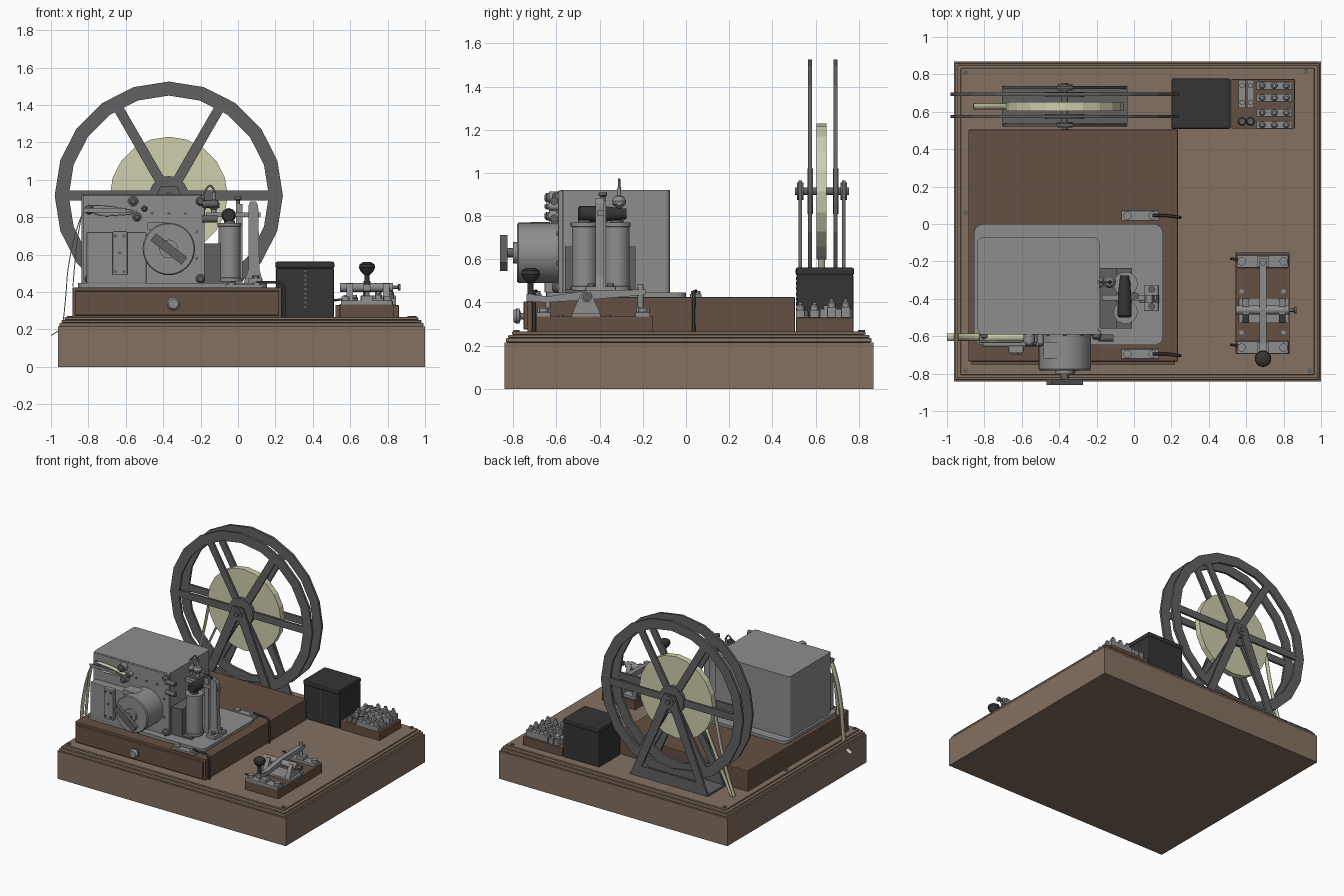
import bpy, bmesh
from math import sin, cos, pi, radians
from mathutils import Vector, Matrix

if "Cube" in bpy.data.objects:
    bpy.data.objects.remove(bpy.data.objects["Cube"])

def mat(name, c):
    m = bpy.data.materials.new(name)
    m.diffuse_color = (*c, 1)
    m.use_nodes = True
    m.node_tree.nodes["Principled BSDF"].inputs["Base Color"].default_value = m.diffuse_color
    return m

WOOD = mat("light_wood", (.23, .165, .12))
DWOOD = mat("dark_wood", (.13, .08, .056))
METAL = mat("steel", (.27, .27, .27))
IRON = mat("iron", (.12, .12, .12))
BLACK = mat("black", (.035, .035, .035))
PAPER = mat("paper", (.62, .62, .42))

def finish(name, bm, m, smooth=False, bevel=0, seg=2):
    bmesh.ops.recalc_face_normals(bm, faces=bm.faces)
    me = bpy.data.meshes.new(name)
    for f in bm.faces:
        f.smooth = smooth
    bm.to_mesh(me)
    bm.free()
    if smooth:
        me.set_sharp_from_angle(angle=radians(35))
    me.materials.append(m)
    ob = bpy.data.objects.new(name, me)
    bpy.context.collection.objects.link(ob)
    if bevel:
        b = ob.modifiers.new("bevel", 'BEVEL')
        b.width, b.segments = bevel, seg
    return ob

def box(name, x, y, z, m=METAL, bevel=0, vert=0):
    bm = bmesh.new()
    bmesh.ops.create_cube(bm, size=1)
    for v in bm.verts:
        v.co = [(a[0] + a[1]) / 2 + c * (a[1] - a[0]) for a, c in zip((x, y, z), v.co)]
    if vert:  # round only the upright corners
        es = [e for e in bm.edges if abs(e.verts[0].co.z - e.verts[1].co.z) > 1e-4]
        bmesh.ops.bevel(bm, geom=es, offset=vert, segments=5, profile=.5, affect='EDGES')
    return finish(name, bm, m, False, bevel)

def prism(name, outer, a, b, axis='y', inner=None, m=METAL):
    """Extrude an outline along an axis; inner is an optional hole with the same point count."""
    put = {'y': lambda p, t: (p[0], t, p[1]), 'x': lambda p, t: (t, *p), 'z': lambda p, t: (*p, t)}[axis]
    bm, n = bmesh.new(), len(outer)
    rings = [[bm.verts.new(put(p, t)) for p in o] for o, t in
             ([(outer, a), (outer, b)] + ([(inner, b), (inner, a)] if inner else []))]
    pairs = list(zip(rings, rings[1:] + rings[:1])) if inner else [(rings[0], rings[1])]
    for r, s in pairs:
        for i in range(n):
            bm.faces.new((r[i], r[(i + 1) % n], s[(i + 1) % n], s[i]))
    if not inner:
        for r in rings:
            bm.faces.new(r)
    return finish(name, bm, m)

def lathe(name, loc, prof, d=(0, 0, 1), m=METAL, n=24, smooth=True):
    """Turn (radius, height) points around direction d, capped at both ends."""
    bm = bmesh.new()
    rot = Vector(d).to_track_quat('Z', 'Y').to_matrix()
    rings = [[bm.verts.new(rot @ Vector((r * cos(2 * pi * i / n), r * sin(2 * pi * i / n), h)) + Vector(loc))
              for i in range(n)] for r, h in prof]
    for r, s in zip(rings, rings[1:]):
        for i in range(n):
            bm.faces.new((r[i], r[(i + 1) % n], s[(i + 1) % n], s[i]))
    bm.faces.new(rings[0])
    bm.faces.new(rings[-1])
    return finish(name, bm, m, smooth)

def cyl(name, loc, r, h, d=(0, 0, 1), m=METAL, n=20):
    return lathe(name, loc, [(r, 0), (r, h)], d, m, n)

def spline(pts, k=6):
    P = [Vector(p) for p in [pts[0], *pts, pts[-1]]]
    out = []
    for a, b, c, d in zip(P, P[1:], P[2:], P[3:]):
        for i in range(k):
            t = i / k
            out.append(.5 * (2 * b + (c - a) * t + (2 * a - 5 * b + 4 * c - d) * t * t + (3 * b - a - 3 * c + d) * t ** 3))
    return out + [P[-1]]

def ribbon(name, pts, y0, y1):
    bm = bmesh.new()
    rows = [[bm.verts.new((p.x, y, p.y)) for y in (y0, y1)] for p in spline(pts)]
    for r, s in zip(rows, rows[1:]):
        bm.faces.new((*r, s[1], s[0]))
    ob = finish(name, bm, PAPER, True)
    ob.modifiers.new("thick", 'SOLIDIFY').thickness = .005

def wire(name, pts, r=.007, m=BLACK):
    cu = bpy.data.curves.new(name, 'CURVE')
    cu.dimensions, cu.bevel_depth, cu.bevel_resolution = '3D', r, 1
    s, path = cu.splines.new('POLY'), spline(pts, 4)
    s.points.add(len(path) - 1)
    for q, p in zip(s.points, path):
        q.co = (*p, 1)
    cu.materials.append(m)
    bpy.context.collection.objects.link(bpy.data.objects.new(name, cu))

F, X, Y = (0, -1, 0), (1, 0, 0), (0, 1, 0)

# Plinth with stepped moulding, and corner screws
for i, (z0, z1, s) in enumerate([(0, .215, 0), (.215, .235, .008), (.235, .25, .018), (.25, .265, .035)]):
    box(f"plinth_{i}", (-.963 + s, 1 - s), (-.842 + s, .868 - s), (z0, z1), WOOD, .006 if i else 0)
for x, y in [(-.9, .81), (-.9, .06), (-.9, -.785), (.94, -.785), (.92, .815)]:
    cyl("plinth_screw", (x, y, .262), .014, .01, m=IRON)

# Upper wooden case with drawer and knob
box("case", (-.885, .235), (-.735, .505), (.26, .425), DWOOD, .005)
box("drawer_front", (-.87, .22), (-.752, -.73), (.275, .405), DWOOD, .004)
lathe("drawer_knob", (-.345, -.75, .337), [(.015, 0), (.015, .015), (.034, .022), (.036, .035), (.026, .05)], F)

# Clockwork housing on its rounded plate
box("bed_plate", (-.855, .155), (-.648, 0), (.42, .447), METAL, 0, .05)
box("housing", (-.838, -.185), (-.578, -.073), (.44, .92), METAL, 0, .025)
box("front_plate", (-.83, -.178), (-.592, -.57), (.445, .918), METAL, .003)
box("side_block", (-.81, -.49), (-.655, -.585), (.445, .72), METAL, .005)
box("side_bracket", (-.67, -.592), (-.69, -.65), (.49, .725), METAL, .004)
for x, z in [(-.655, .7), (-.61, .7), (-.655, .51), (-.61, .51), (-.632, .61)]:
    cyl("bracket_screw", (x, -.685, z), .009, .012, F, IRON, 12)
for x, z in [(-.795, .84), (-.795, .47), (-.2, .47), (-.2, .885)]:
    lathe("plate_screw", (x, -.585, z), [(.025, 0), (.025, .022), (.014, .036)], F, IRON, 16)
for x, z in [(-.46, .82), (-.37, .82), (-.28, .82), (-.22, .72), (-.22, .58)]:
    cyl("plate_pin", (x, -.585, z), .009, .014, F, IRON, 12)

# Spring drum and winding key
lathe("spring_drum", (-.37, -.575, .63), [(.14, 0), (.14, .2), (.134, .207)], F, n=40)
cyl("drum_boss", (-.37, -.78, .63), .05, .022, F)
cyl("key_shaft", (-.37, -.79, .63), .022, .05, F, IRON)
u, v = Vector((cos(.66), -sin(.66))) * .105, Vector((sin(.66), cos(.66))) * .024
c = Vector((-.37, .63))
prism("winding_key", [c - u - v, c + u - v, c + u + v, c - u + v], -.862, -.828, m=IRON)
box("drum_label", (-.485, -.37), (-.72, -.63), (.735, .772), METAL)

# Paper feed rollers, guide arm and front tape
for x, z, r in [(-.56, .885, .03), (-.54, .8, .026), (-.5, .845, .018)]:
    cyl("feed_roller", (x, -.585, z), r, .05, F)
    lathe("roller_cap", (x, -.635, z), [(r * .75, 0), (r * .75, .012), (r * .4, .02)], F, IRON)
box("tape_guide", (-.83, -.55), (-.63, -.575), (.825, .833), METAL)
box("guide_lip", (-.83, -.6), (-.635, -.63), (.83, .85), METAL)
ribbon("outgoing_tape", [(-.54, .835), (-.7, .862), (-.81, .85), (-.87, .72), (-.91, .53), (-.925, .36), (-.945, .22), (-1, .17)], -.625, -.585)
ribbon("inner_tape", [(-.55, .82), (-.72, .81), (-.82, .835), (-.855, .72), (-.875, .55), (-.885, .43)], -.62, -.59)

# Magnet coils, core bracket, armature and pillar
box("magnet_back", (-.178, -.09), (-.56, -.235), (.44, .66), IRON)
box("magnet_foot", (-.178, -.01), (-.56, -.235), (.44, .46), IRON)
for y in (-.47, -.32):
    lathe("coil", (-.045, y, .455), [(.064, 0), (.064, .02), (.059, .022), (.059, .295), (.064, .297), (.064, .315)], n=32)
    cyl("coil_core", (-.045, y, .76), .03, .022, m=IRON)
lathe("armature", (-.05, -.5, .81), [(.03, 0), (.038, .01), (.036, .12), (.024, .225)], Y, BLACK)
box("armature_lever", (-.17, .12), (-.41, -.38), (.80, .825), METAL)
prism("pillar", [(.03, .445), (.135, .445), (.115, .52), (.108, .86), (.095, .885), (.065, .885), (.055, .86), (.055, .52)], -.42, -.38)
box("pillar_foot", (.055, .13), (-.465, -.325), (.445, .475), METAL, .004)
for y in (-.44, -.35):
    cyl("foot_screw", (.095, y, .475), .017, .012, m=IRON)
box("stop_post", (-.01, .025), (-.4, -.37), (.445, .87), METAL)
lathe("stop_screw", (0, -.385, .84), [(.012, 0), (.012, .05), (.02, .055), (.02, .07)], m=IRON)
for x, y, z in [(-.19, -.31, .85), (-.13, -.31, .85)]:
    lathe("adjuster", (x, y, z - .04), [(.014, 0), (.014, .03), (.03, .045), (.033, .06), (.022, .08), (.01, .085), (.008, .125)])
cyl("adjuster_stem", (-.2, -.31, .86), .012, .1, X)
wire("lever_spring", [(-.19, -.31, .92), (-.15, -.31, .97), (-.12, -.31, .93)], .006, IRON)
for z in (.79, .87):
    cyl("side_spindle", (-.19, -.61, z), .018, .08, X, IRON)

# Connection plates and wires beside the plate
for y in (.045, -.695):
    box("connector_plate", (-.068, .132), (y - .026, y + .026), (.42, .44), METAL, .003)
    for x in (-.035, .1):
        cyl("connector_screw", (x, y, .44), .022, .012)
    wire("lead", [(.1, y, .452), (.17, y, .452), (.235, y - .008, .445), (.246, y - .01, .39), (.246, y - .01, .265)], .008)

# Paper wheel: two 20-sided rims, spokes, hubs
CX, CZ = -.37, .915
def circ(r, n=20):
    return [(CX + r * sin(2 * pi * i / n), CZ + r * cos(2 * pi * i / n)) for i in range(n)]
for k, y in enumerate((.575, .693)):
    prism(f"wheel_rim_{k}", circ(.61), y - .009, y + .009, inner=circ(.535), m=IRON)
    prism(f"wheel_hub_{k}", circ(.105), y - .013, y + .013, m=IRON)
    for j in range(6):
        d = Vector((cos(j * pi / 3), sin(j * pi / 3)))
        n, o = Vector((-d.y, d.x)) * .027, Vector((CX, CZ))
        prism("wheel_spoke", [o + d * .08 - n, o + d * .55 - n, o + d * .55 + n, o + d * .08 + n], y - .008, y + .008, m=IRON)
prism("paper_roll", circ(.315), .605, .652, m=PAPER)
cyl("axle", (CX, .505, CZ), .018, .25, Y, IRON)
ribbon("supply_tape", [(CX - .314, CZ), (-.73, .68), (-.79, .45), (-.86, .26)], .612, .645)
ribbon("supply_tape_inner", [(CX - .25, CZ - .19), (-.7, .55), (-.78, .38), (-.84, .26)], .612, .645)

# A-frame stand
for y in (.53, .73):
    prism("stand_side", [(CX - .335, .262), (CX + .335, .262), (CX + .045, .965), (CX - .045, .965)], y - .008, y + .008,
          inner=[(CX - .235, .35), (CX + .235, .35), (CX + .012, .86), (CX - .012, .86)], m=IRON)
    cyl("axle_bearing", (CX, y - .015, CZ), .04, .03, Y, IRON)
box("stand_floor", (CX - .335, CX + .335), (.522, .738), (.262, .28), IRON)

# Black relay box
box("relay_box", (.203, .512), (.512, .775), (.262, .53), BLACK, .008)
box("relay_lid", (.2, .515), (.508, .778), (.525, .562), BLACK, .01)
for i in range(9):
    cyl("relay_vent", (.36, .513, .32 + .024 * i), .007, .004, F, IRON, 8)

# Terminal board with bars and plugs
box("terminal_board", (.52, .86), (.51, .775), (.262, .33), DWOOD, .004)
for x in (.578, .623):
    box("upright_bar", (x - .019, x + .019), (.62, .77), (.33, .37), METAL, .003)
    for y in (.65, .74):
        cyl("bar_screw", (x, y, .37), .014, .015)
    lathe("plug", (x, .548, .33), [(.022, 0), (.022, .02), (.016, .035)], m=IRON)
for y, h in [(.74, .38), (.675, .38), (.595, .365), (.53, .365)]:
    box("cross_bar", (.655, .845), (y - .021, y + .021), (.33, h), METAL, .003)
    for x in (.685, .75, .815):
        lathe("bar_nut", (x, y, h), [(.018, 0), (.018, .018), (.01, .025), (.01, .035)], n=12)

# Telegraph key
box("key_base", (.543, .832), (-.695, -.152), (.262, .335), DWOOD, .004)
for y in (-.66, -.2):
    box("key_contact_plate", (.55, .825), (y - .034, y + .034), (.33, .355), METAL, .004)
    box("key_anvil", (.66, .72), (y - .03, y + .03), (.35, .38), METAL, .003)
    for x in (.575, .8):
        cyl("contact_screw", (x, y, .355), .022, .02)
    wire("key_wire", [(.59, y, .36), (.55, y + .01, .36), (.515, y + .015, .355)], .007)
box("key_bed", (.56, .83), (-.53, -.395), (.33, .35), METAL, .003)
for x in (.58, .775):
    prism("key_bearing", [(-.53, .345), (-.395, .345), (-.44, .445), (-.485, .445)], x, x + .035, 'x')
cyl("key_axle", (.545, -.46, .425), .024, .285, X)
lathe("axle_screw", (.825, -.46, .425), [(.01, 0), (.01, .03), (.018, .032), (.018, .045)], X, IRON)
prism("key_lever", [(-.74, .405), (-.65, .4), (-.48, .41), (-.19, .435), (-.185, .46), (-.46, .455), (-.64, .428), (-.74, .44)], .672, .708, 'x')
cyl("lever_stop", (.69, -.21, .36), .014, .125)
cyl("lever_contact", (.69, -.64, .37), .012, .05)
lathe("key_knob", (.69, -.72, .42), [(.014, 0), (.014, .07), (.034, .09), (.044, .11), (.04, .128), (.02, .14)], m=BLACK)
for x in (.575, .8):
    for y in (-.36, -.58):
        cyl("key_base_screw", (x, y, .332), .012, .008)
